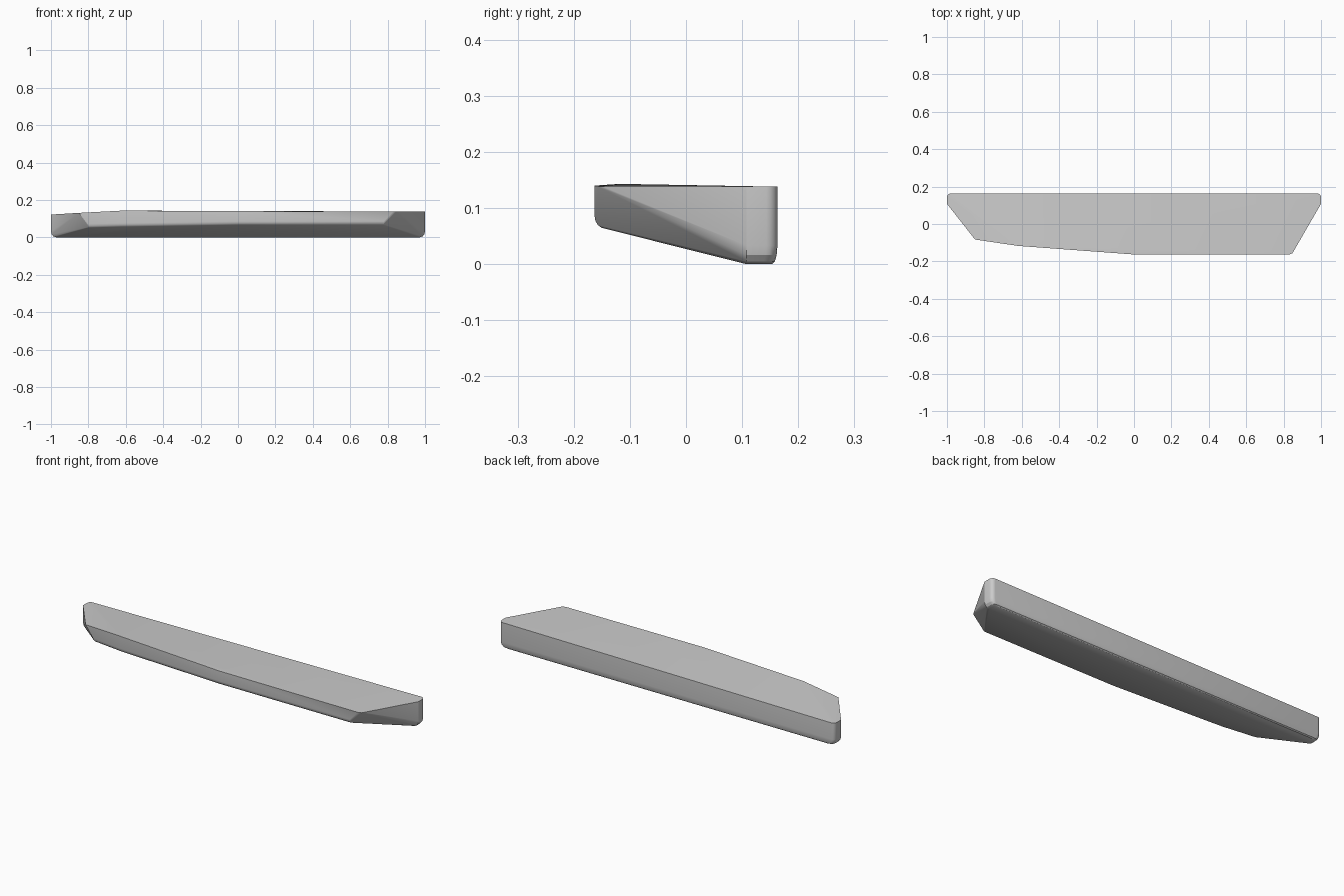
import bpy, bmesh, math

if "Cube" in bpy.data.objects:
    bpy.data.objects.remove(bpy.data.objects["Cube"])

pts = []

# Back corners: rounded in plan and rounded under the lower edge
def end_corner(side, z_top):
    layers = [(z_top, 0.0), (0.033, 0.0), (0.016, 0.004), (0.005, 0.013), (0.0, 0.028)]
    for z, inset in layers:
        x_out = 1.0 - inset
        y_out = 0.163 - inset * 0.35
        pts.append((side * x_out, 0.108, z))
        r = 0.02
        for i in range(5):
            a = math.radians(90 * i / 4)
            pts.append((side * (x_out - r + r * math.cos(a)),
                        y_out - r + r * math.sin(a), z))

end_corner(1, 0.138)
end_corner(-1, 0.122)

# Top front rim
pts += [(0.852, -0.148, 0.138), (0.846, -0.157, 0.138), (0.83, -0.163, 0.138),
        (0.0, -0.163, 0.140), (-0.62, -0.117, 0.143), (-0.85, -0.083, 0.131)]

# Lower front edge: rounded section at each station (x, y, z of underside)
for x, y, z in [(0.78, -0.163, 0.063), (0.0, -0.163, 0.063),
                (-0.62, -0.115, 0.053), (-0.80, -0.086, 0.049)]:
    ry, rz = 0.02, 0.023
    for i in range(5):
        a = math.radians(90 * i / 4)
        pts.append((x, y + ry * (1 - math.cos(a)), z + rz * (1 - math.sin(a))))

# Wedge body: convex skin over the corner sections
bm = bmesh.new()
for p in pts:
    bm.verts.new(p)
res = bmesh.ops.convex_hull(bm, input=bm.verts[:])
spare = [g for g in set(res["geom_interior"] + res["geom_unused"])
         if isinstance(g, bmesh.types.BMVert)]
bmesh.ops.delete(bm, geom=spare, context='VERTS')
bmesh.ops.dissolve_limit(bm, angle_limit=math.radians(0.3),
                         verts=bm.verts[:], edges=bm.edges[:])
bmesh.ops.recalc_face_normals(bm, faces=bm.faces[:])
mesh = bpy.data.meshes.new("wedge_body")
bm.to_mesh(mesh)
bm.free()
body = bpy.data.objects.new("wedge_body", mesh)
bpy.context.collection.objects.link(body)
bpy.context.view_layer.objects.active = body
body.select_set(True)
bpy.ops.object.shade_smooth_by_angle(angle=math.radians(25))
